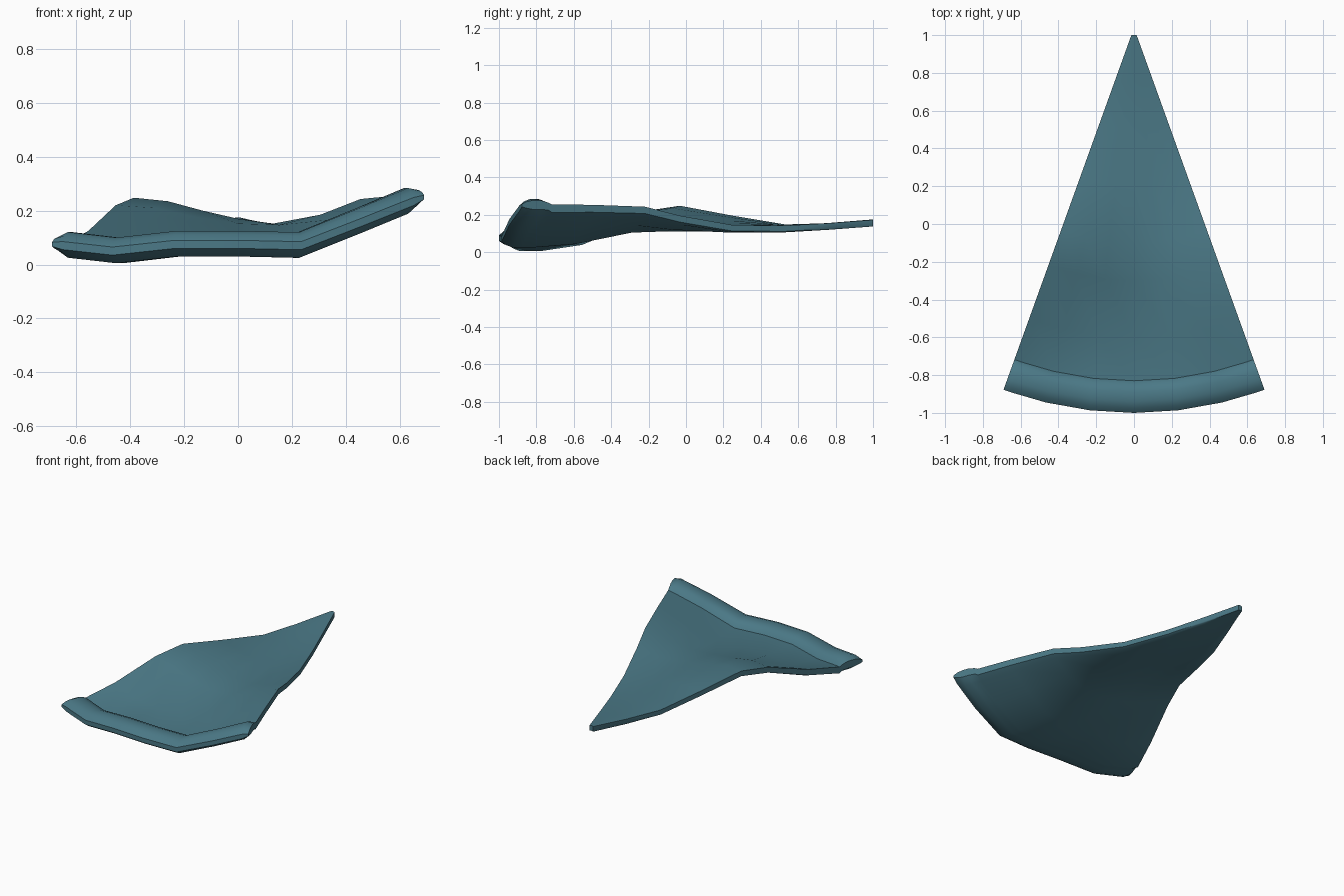
import bpy, math

if "Cube" in bpy.data.objects:
    bpy.data.objects.remove(bpy.data.objects["Cube"])

HALF = math.radians(20.2)
COLS = [-1, -.667, -.333, 0, .333, .667, 1]
# distance from the tip -> top surface height at each column across the slice
ROWS = [
    (0.00, [.172, .174, .175, .175, .175, .174, .172]),
    (0.25, [.155, .155, .155, .155, .155, .155, .155]),
    (0.50, [.148, .147, .146, .145, .143, .142, .142]),
    (0.80, [.195, .188, .172, .158, .148, .143, .145]),
    (1.10, [.248, .235, .200, .170, .152, .160, .195]),
    (1.30, [.220, .210, .175, .152, .147, .185, .243]),
    (1.60, [.125, .085, .088, .088, .090, .170, .253]),
    (1.83, [.080, .055, .080, .080, .075, .165, .255]),
]
# crust section beyond the last row: radius, top offset, bottom offset
CRUST = [(1.85, .03, -.05), (1.89, .045, -.05), (1.94, .045, -.05),
         (1.975, .032, -.037), (2.0, .01, -.02)]


def across(values, t):
    """Height at t, linear between columns."""
    f = (t + 1) * 3
    i = min(int(f), 5)
    return values[i] + (values[i + 1] - values[i]) * (f - i)


def station(t):
    """Paired (radius, top, bottom) heights from tip to outer crust."""
    end = abs(t) == 1
    out = []
    for r, vals in ROWS:
        z = across(vals, t)
        thick = .035 + .015 * (r / 1.83) ** 2
        out.append((r, z, z - thick * (.85 if end else 1)))
    base = across(ROWS[-1][1], t)
    for r, up, down in CRUST:
        mid, k = (up + down) / 2, .5 if end else 1   # rounded crust ends
        out.append((r, base + mid + (up - mid) * k, base + mid + (down - mid) * k))
    return out


# Slice with rolled crust, one closed surface
ts = [-1, -.94, -.667, -.333, 0, .333, .667, .94, 1]
n = len(ROWS) + len(CRUST)
verts, faces = [], []
for t in ts:
    a = t * HALF
    for r, top, bottom in station(t):
        x = r * math.sin(a) + .014 * t * max(0, 1 - r / 2)
        y = 1 - r * math.cos(a)
        verts += [(x, y, top), (x, y, bottom)]


def vid(c, i, side):
    return (c * n + i) * 2 + side


for c in range(len(ts) - 1):
    for i in range(n - 1):
        faces.append((vid(c, i, 0), vid(c, i + 1, 0), vid(c + 1, i + 1, 0), vid(c + 1, i, 0)))
        faces.append((vid(c, i, 1), vid(c + 1, i, 1), vid(c + 1, i + 1, 1), vid(c, i + 1, 1)))
    faces.append((vid(c, 0, 0), vid(c + 1, 0, 0), vid(c + 1, 0, 1), vid(c, 0, 1)))
    e = n - 1
    faces.append((vid(c, e, 0), vid(c, e, 1), vid(c + 1, e, 1), vid(c + 1, e, 0)))
# Cut sides
last = len(ts) - 1
for i in range(n - 1):
    faces.append((vid(0, i, 0), vid(0, i, 1), vid(0, i + 1, 1), vid(0, i + 1, 0)))
    faces.append((vid(last, i, 0), vid(last, i + 1, 0), vid(last, i + 1, 1), vid(last, i, 1)))

mesh = bpy.data.meshes.new("pizza_slice")
mesh.from_pydata(verts, [], faces)
obj = bpy.data.objects.new("pizza_slice", mesh)
bpy.context.collection.objects.link(obj)

mat = bpy.data.materials.new("teal")
mat.diffuse_color = (.07, .19, .24, 1)
mat.use_nodes = True
mat.node_tree.nodes["Principled BSDF"].inputs["Base Color"].default_value = mat.diffuse_color
mesh.materials.append(mat)

bpy.context.view_layer.objects.active = obj
obj.select_set(True)
bpy.ops.object.shade_smooth_by_angle(angle=math.radians(45))
